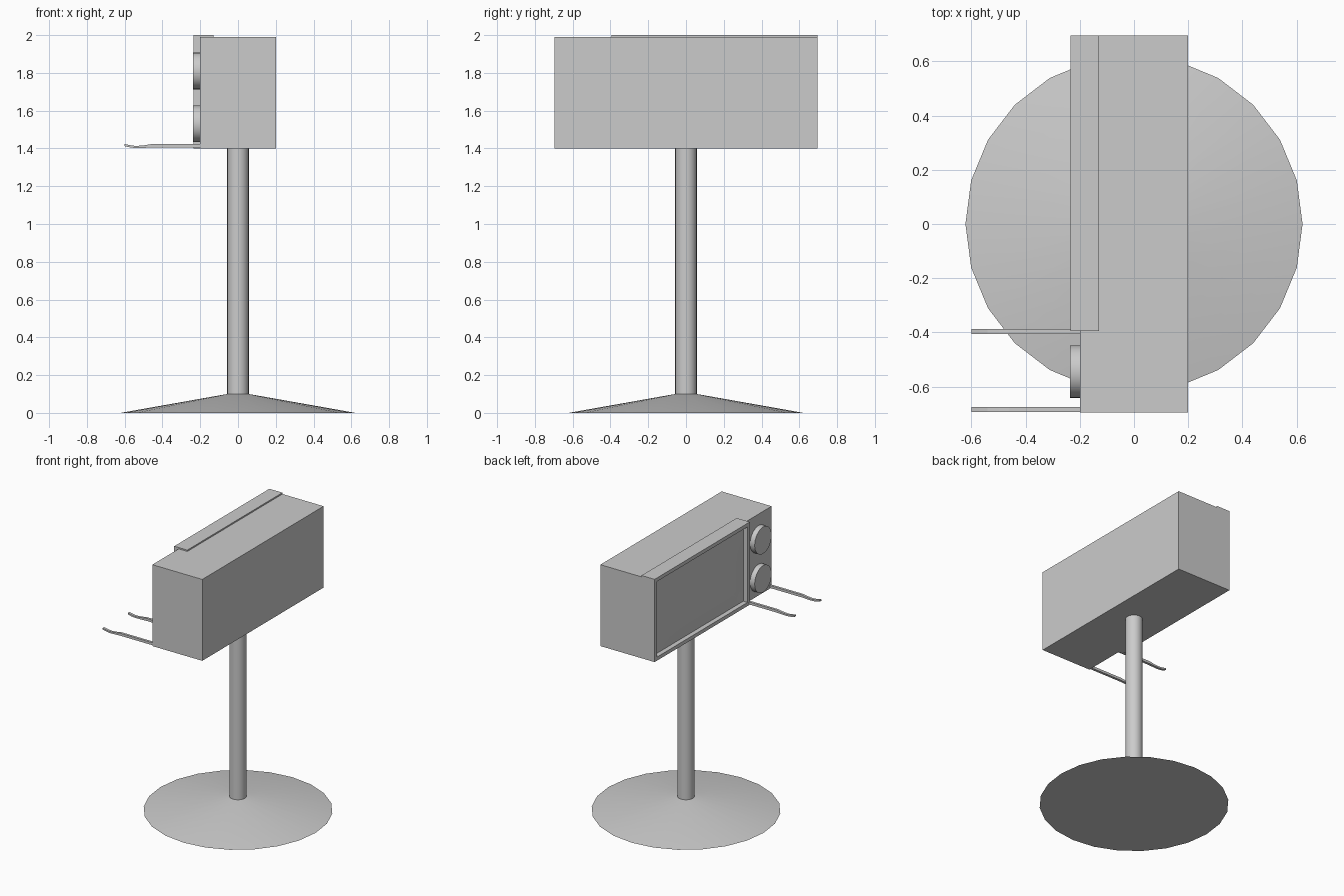
import bpy, bmesh, math
from mathutils import Matrix, Vector

if "Cube" in bpy.data.objects:
    bpy.data.objects.remove(bpy.data.objects["Cube"])


def make(name, bm, smooth=False):
    bmesh.ops.recalc_face_normals(bm, faces=bm.faces[:])
    me = bpy.data.meshes.new(name)
    bm.to_mesh(me)
    bm.free()
    ob = bpy.data.objects.new(name, me)
    bpy.context.collection.objects.link(ob)
    if smooth:
        bpy.ops.object.select_all(action='DESELECT')
        ob.select_set(True)
        bpy.context.view_layer.objects.active = ob
        bpy.ops.object.shade_smooth_by_angle(angle=math.radians(35))
    return ob


def box_bm(lo, hi):
    bm = bmesh.new()
    lo, hi = Vector(lo), Vector(hi)
    size = hi - lo
    bmesh.ops.create_cube(bm, size=1, matrix=Matrix.Translation((lo + hi) / 2) @ Matrix.Diagonal((*size, 1)))
    return bm


def cone(name, r1, r2, depth, matrix, sides=24):
    bm = bmesh.new()
    bmesh.ops.create_cone(bm, cap_ends=True, segments=sides, radius1=r1,
                          radius2=r2, depth=depth, matrix=matrix)
    return make(name, bm, True)


# Stand: shallow conical foot and pole
base = cone("base", 0.622, 0.057, 0.1, Matrix.Translation((0, 0, 0.05)))
pole = cone("pole", 0.057, 0.057, 1.32, Matrix.Translation((0, 0, 0.75)))

# Cabinet
make("cabinet", box_bm((-0.2, -0.695, 1.4), (0.2, 0.695, 1.99)))

# Screen surround: front face inset, then pushed back to form the recess
bm = box_bm((-0.235, -0.395, 1.4), (-0.13, 0.695, 2.0))
bm.normal_update()
face = min(bm.faces, key=lambda f: f.calc_center_median().x)
bmesh.ops.inset_region(bm, faces=[face], thickness=0.037)
bmesh.ops.inset_region(bm, faces=[face], thickness=0.0001, depth=-0.034)
make("screen_frame", bm)

# Slightly domed screen inside the surround
bm = bmesh.new()
bmesh.ops.create_grid(bm, x_segments=16, y_segments=12, size=1)
for v in bm.verts:
    u, w = v.co.x, v.co.y
    bulge = (1 - u ** 4) * (1 - w ** 4)
    v.co = (-0.202 - 0.013 * bulge, 0.15 + u * 0.508, 1.7 + w * 0.263)
make("screen", bm, True)

# Two control knobs
for i, z in enumerate((1.81, 1.53)):
    cone(f"knob_{i + 1}", 0.097, 0.097, 0.045,
         Matrix.Translation((-0.2145, -0.545, z)) @ Matrix.Rotation(math.pi / 2, 4, 'Y'), 32)

# Two prongs with dipped tips: (x, bottom z, top z) profile extruded in y
profile = [(-0.19, 1.405, 1.423), (-0.46, 1.405, 1.423), (-0.50, 1.403, 1.416),
           (-0.54, 1.402, 1.413), (-0.57, 1.405, 1.417), (-0.60, 1.412, 1.423)]
for i, y in enumerate((-0.396, -0.684)):
    bm = bmesh.new()
    outline = [(x, t) for x, b, t in profile] + [(x, b) for x, b, t in reversed(profile)]
    f = bm.faces.new([bm.verts.new((x, y - 0.009, z)) for x, z in outline])
    ext = bmesh.ops.extrude_face_region(bm, geom=[f])
    bmesh.ops.translate(bm, vec=(0, 0.018, 0),
                        verts=[g for g in ext["geom"] if isinstance(g, bmesh.types.BMVert)])
    make(f"prong_{i + 1}", bm)
